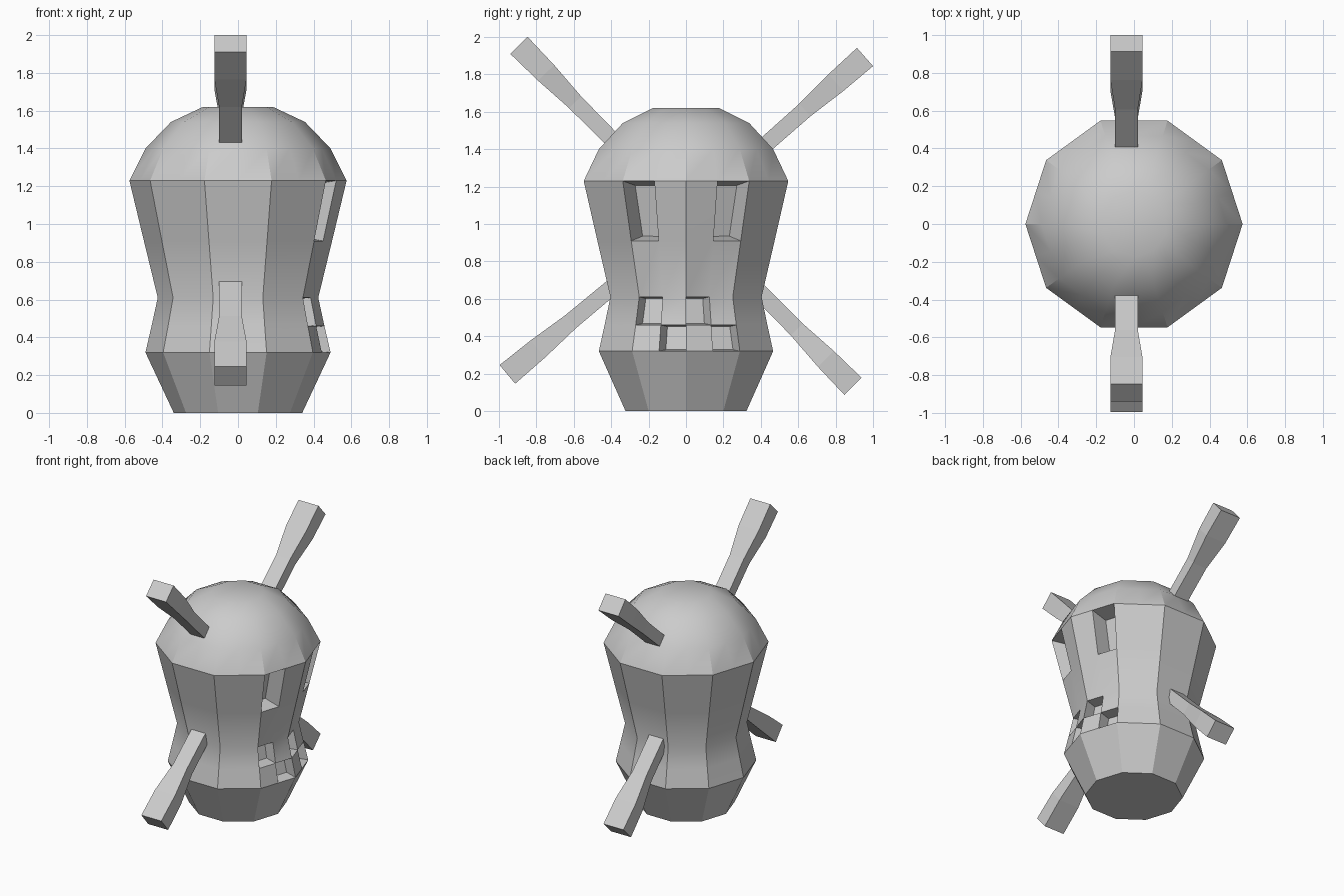
import bpy, bmesh
from math import cos, sin, pi
from mathutils import Vector

if "Cube" in bpy.data.objects:
    bpy.data.objects.remove(bpy.data.objects["Cube"])


def finish(bm, name):
    bmesh.ops.recalc_face_normals(bm, faces=bm.faces[:])
    mesh = bpy.data.meshes.new(name)
    bm.to_mesh(mesh)
    bm.free()
    ob = bpy.data.objects.new(name, mesh)
    bpy.context.collection.objects.link(ob)
    return ob


# Body: ten-sided turned profile (radius, height), each side split in two
profile = [(.34, 0), (.49, .32), (.4575, .46), (.425, .61), (.498, .91),
           (.575, 1.23), (.49, 1.4), (.355, 1.54), (.185, 1.62)]
SIDES = 10
N = SIDES * 2


def ring_point(r, j):
    a = (j // 2) * 2 * pi / SIDES
    b = a + 2 * pi / SIDES * (j % 2)
    return r * (cos(a) + cos(b)) / 2, r * (sin(a) + sin(b)) / 2


bm = bmesh.new()
rings = [[bm.verts.new((*ring_point(r, j), z)) for j in range(N)] for r, z in profile]
cell = {}
for i in range(len(rings) - 1):
    for j in range(N):
        k = (j + 1) % N
        cell[i, j] = bm.faces.new((rings[i][j], rings[i][k], rings[i + 1][k], rings[i + 1][j]))
bm.faces.new(rings[0][::-1])
bm.faces.new(rings[-1])


# Carved eyes and checkered mouth on the +x side
def carve(row, col, inset, depth):
    f = cell[row, col]
    n = f.normal.copy()
    n.z = 0
    bmesh.ops.inset_individual(bm, faces=[f], thickness=inset, depth=0)
    for v in f.verts:
        v.co -= n.normalized() * depth


bm.normal_update()
for col in (18, 1):
    carve(4, col, .035, .13)
for row, col in ((2, 18), (1, 19), (2, 0), (1, 1)):
    carve(row, col, .012, .09)
body = finish(bm, "body")
bpy.context.view_layer.objects.active = body
body.select_set(True)
bpy.ops.object.shade_smooth_by_angle(angle=pi / 6)


# Limbs: flared square rods from an inner to an outer end point (y, z)
def limb(name, inner, outer):
    a, b = Vector((-.04, *inner)), Vector((-.04, *outer))
    d = (b - a).normalized()
    side = Vector((0, -d.z, d.y))
    a = a - d * .05
    bm = bmesh.new()
    loops = []
    for t, w, h in ((0, .06, .043), (.42, .06, .045), (.72, .085, .06), (1, .085, .065)):
        c = a.lerp(b, t)
        loops.append([bm.verts.new(c + Vector((sx * w, 0, 0)) + side * (sy * h))
                      for sx, sy in ((-1, -1), (1, -1), (1, 1), (-1, 1))])
    for p, q in zip(loops, loops[1:]):
        for i in range(4):
            k = (i + 1) % 4
            bm.faces.new((p[i], p[k], q[k], q[i]))
    bm.faces.new(loops[0][::-1])
    bm.faces.new(loops[-1])
    finish(bm, name)


limb("right_arm", (-.41, 1.466), (-.893, 1.955))
limb("left_arm", (.44, 1.437), (.957, 1.893))
limb("right_leg", (-.41, .65), (-.955, .196))
limb("left_leg", (.41, .62), (.893, .132))
